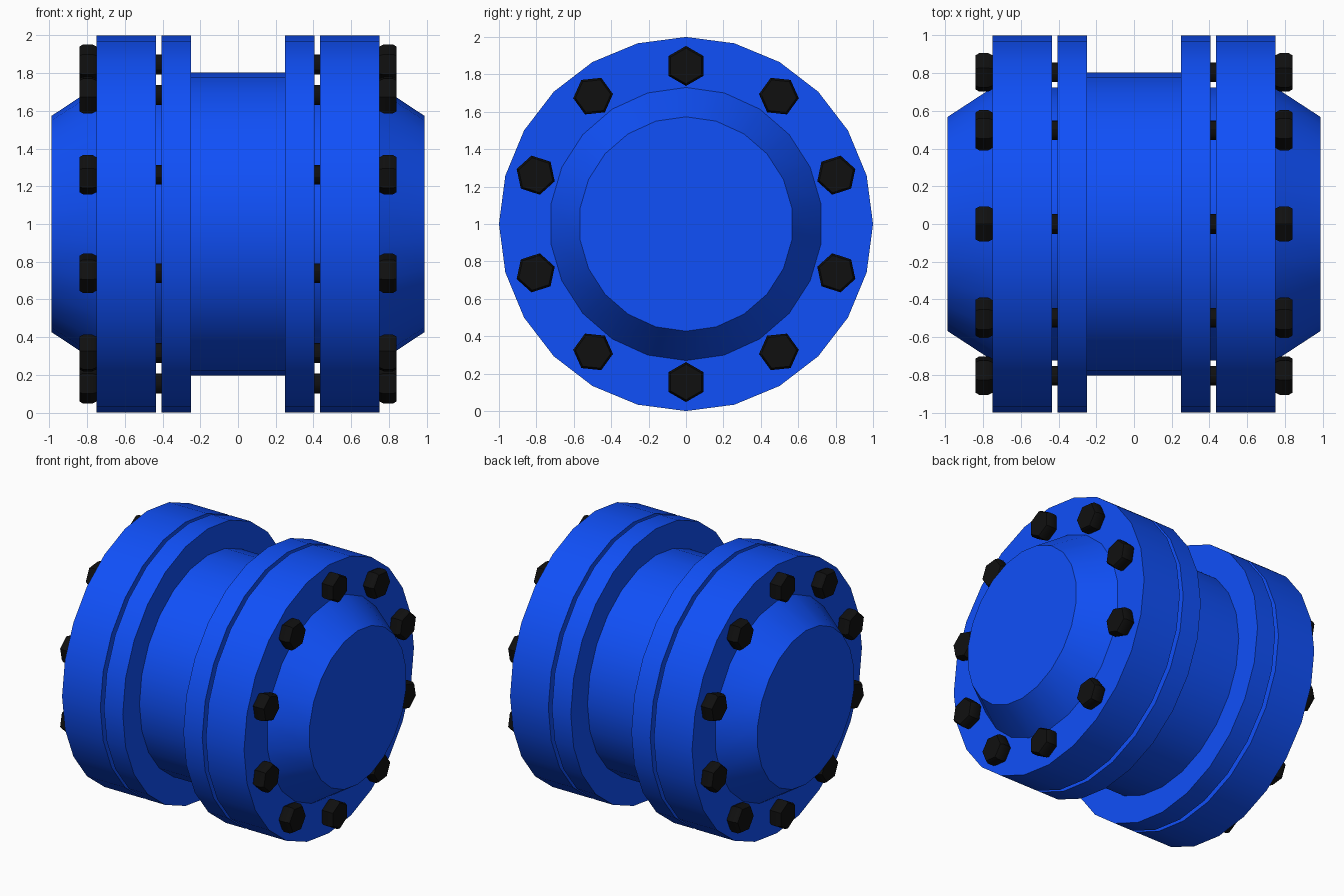
import bpy, bmesh
from math import sin, cos, pi, radians

if "Cube" in bpy.data.objects:
    bpy.data.objects.remove(bpy.data.objects["Cube"])


def material(name, rgb):
    m = bpy.data.materials.new(name)
    m.diffuse_color = (*rgb, 1)
    m.use_nodes = True
    m.node_tree.nodes["Principled BSDF"].inputs["Base Color"].default_value = m.diffuse_color
    return m


BLUE = material("blue_paint", (0.005, 0.08, 0.95))
BLACK = material("black_steel", (0.005, 0.005, 0.005))


def lathe(bm, profile, sides, start=0.0, centre_z=0.0):
    """Closed solid turned about an x-parallel axis; profile is (x, radius)."""
    rings = []
    for x, r in profile:
        rings.append([bm.verts.new((x, r * cos(start + 2 * pi * i / sides),
                                    centre_z + r * sin(start + 2 * pi * i / sides)))
                      for i in range(sides)])
    for a, b in zip(rings, rings[1:]):
        for i in range(sides):
            j = (i + 1) % sides
            bm.faces.new((a[i], a[j], b[j], b[i]))
    bm.faces.new(rings[0])
    bm.faces.new(rings[-1])


def finish(name, bm, mat, mirror=True, smooth=True):
    bmesh.ops.recalc_face_normals(bm, faces=bm.faces)
    mesh = bpy.data.meshes.new(name)
    bm.to_mesh(mesh)
    bm.free()
    mesh.materials.append(mat)
    ob = bpy.data.objects.new(name, mesh)
    bpy.context.collection.objects.link(ob)
    ob.location.z = 1
    if smooth:
        bpy.ops.object.select_all(action='DESELECT')
        ob.select_set(True)
        bpy.context.view_layer.objects.active = ob
        bpy.ops.object.shade_smooth_by_angle(angle=radians(30))
    if mirror:
        ob.modifiers.new("both_ends", 'MIRROR')
    return ob


def turned(name, profile, sides=24, start=0.0, mirror=True):
    bm = bmesh.new()
    lathe(bm, profile, sides, start)
    return finish(name, bm, BLUE, mirror)


# Central tube between the flanges
turned("centre_tube", [(-0.25, 0.803), (0.25, 0.803)], mirror=False)

# Flange pairs, mirrored to both ends
turned("inner_flange", [(0.25, 1.0), (0.405, 1.0)])
turned("outer_flange", [(0.435, 1.0), (0.75, 1.0)])

# Hub seen in the flange gap and as the tapered end
turned("tapered_hub", [(0.405, 0.73), (0.75, 0.73), (0.988, 0.573)],
       sides=22, start=pi / 2)

# Ring of ten hex bolts per end
for i in range(10):
    bm = bmesh.new()
    lathe(bm, [(0.75, 0.095), (0.772, 0.107), (0.82, 0.107), (0.84, 0.095)],
          6, pi / 2, 0.845)
    lathe(bm, [(0.36, 0.053), (0.75, 0.053)], 12, 0, 0.845)
    bolt = finish(f"bolt_{i + 1}", bm, BLACK)
    bolt.rotation_euler.x = 2 * pi * i / 10
